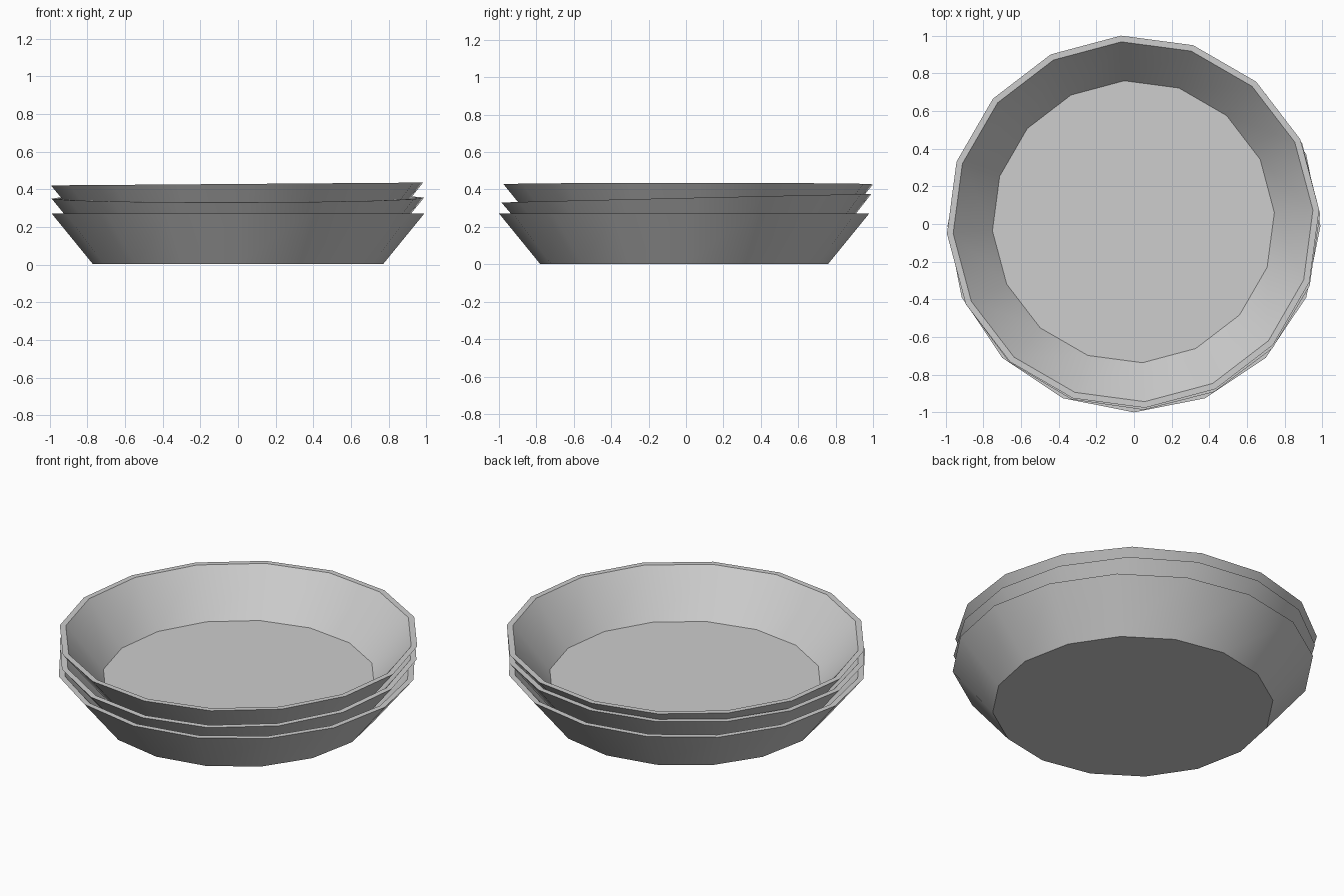
import bpy, bmesh, math
from mathutils import Vector

cube = bpy.data.objects.get("Cube")
if cube:
    bpy.data.objects.remove(cube, do_unlink=True)

SIDES = 16
# Radius and height: outer base, outer rim, inner rim, inner floor
PROFILE = [(0.77, 0.0), (0.99, 0.27), (0.957, 0.27), (0.75, 0.02)]

grey = bpy.data.materials.new("light_grey")
grey.use_nodes = True
grey.diffuse_color = (0.61, 0.61, 0.61, 1)
bsdf = next(n for n in grey.node_tree.nodes if n.type == 'BSDF_PRINCIPLED')
bsdf.inputs["Base Color"].default_value = grey.diffuse_color


def make_bowl(name, location, tilt_x, tilt_y, turn):
    bm = bmesh.new()
    rings = []
    for radius, height in PROFILE:
        angles = [math.tau * i / SIDES + math.radians(turn) for i in range(SIDES)]
        rings.append([bm.verts.new((radius * math.cos(a), radius * math.sin(a), height))
                      for a in angles])
    # Outer wall, rim and inner wall
    for low, high in zip(rings, rings[1:]):
        for i in range(SIDES):
            j = (i + 1) % SIDES
            bm.faces.new((low[i], low[j], high[j], high[i]))
    # Underside and inner floor
    bm.faces.new(rings[0][::-1])
    bm.faces.new(rings[-1])
    bmesh.ops.recalc_face_normals(bm, faces=bm.faces[:])
    mesh = bpy.data.meshes.new(name)
    bm.to_mesh(mesh)
    bm.free()
    mesh.materials.append(grey)
    bowl = bpy.data.objects.new(name, mesh)
    bowl.location = Vector(location)
    bowl.rotation_euler = (tilt_x, tilt_y, 0)
    bpy.context.collection.objects.link(bowl)
    return bowl


# Stack of three nested bowls, the upper two slightly turned and tilted
bowls = [
    make_bowl("bottom_bowl", (0, -0.01, 0.002), 0, 0, 0),
    make_bowl("middle_bowl", (0, 0.008, 0.083), 0.023, -0.002, 3),
    make_bowl("top_bowl", (-0.003, 0.012, 0.158), 0, -0.0076, 3.7),
]

# Smooth walls with crisp rims and floors
bpy.ops.object.select_all(action='DESELECT')
for bowl in bowls:
    bowl.select_set(True)
bpy.context.view_layer.objects.active = bowls[0]
bpy.ops.object.shade_smooth_by_angle(angle=math.radians(30))
